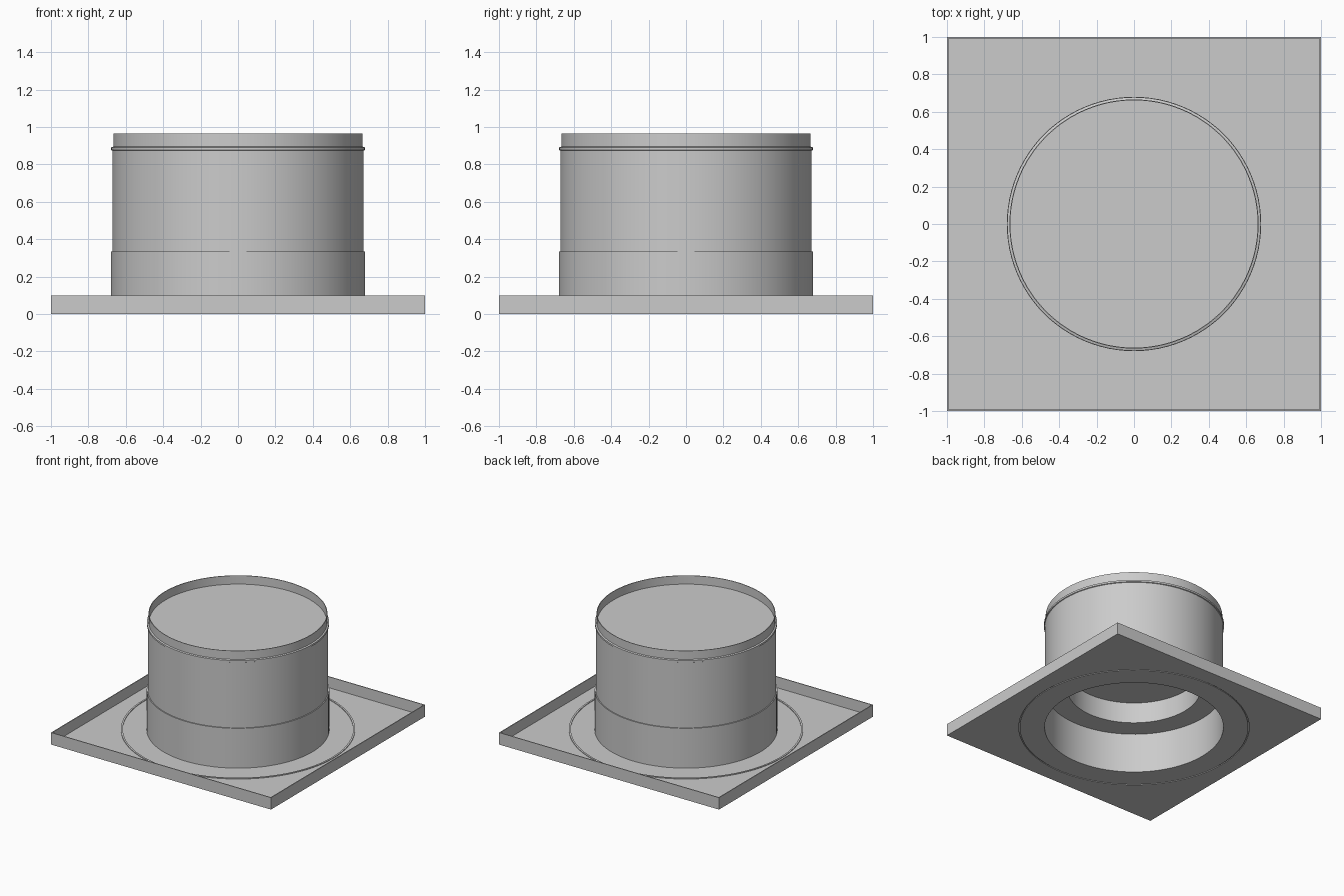
import bpy, bmesh, math

if "Cube" in bpy.data.objects:
    bpy.data.objects.remove(bpy.data.objects["Cube"])

N = 96  # divisible by 8 so square loops land on their corners


def circle(r, z):
    return [(r * math.cos(2 * math.pi * i / N), r * math.sin(2 * math.pi * i / N), z)
            for i in range(N)]


def square(h, z):
    pts = []
    for x, y, _ in circle(1, 0):
        k = h / max(abs(x), abs(y))
        pts.append((x * k, y * k, z))
    return pts


def loft(name, loops, closed=True):
    """Skin successive loops; a loop of radius 0 collapses to a centre point."""
    bm = bmesh.new()
    rings = [[bm.verts.new(p) for p in loop] for loop in loops]
    pairs = list(zip(rings, rings[1:]))
    if closed:
        pairs.append((rings[-1], rings[0]))
    for a, b in pairs:
        for i in range(N):
            j = (i + 1) % N
            bm.faces.new((a[i], a[j], b[j], b[i]))
    bmesh.ops.remove_doubles(bm, verts=bm.verts[:], dist=1e-5)
    bmesh.ops.recalc_face_normals(bm, faces=bm.faces[:])
    mesh = bpy.data.meshes.new(name)
    bm.to_mesh(mesh)
    bm.free()
    ob = bpy.data.objects.new(name, mesh)
    bpy.context.collection.objects.link(ob)
    bpy.ops.object.select_all(action='DESELECT')
    ob.select_set(True)
    bpy.context.view_layer.objects.active = ob
    bpy.ops.object.shade_smooth_by_angle(angle=math.radians(30))
    return ob


def lathe(name, profile):
    return loft(name, [circle(r, z) for r, z in profile])


# Square sheet tray with upturned rim and round opening
loft("square_tray", [circle(.872, 0), square(1, 0), square(1, .098),
                     square(.993, .098), square(.993, .008), circle(.872, .008)])

# Flange with raised bead, collar, inner ledge and closed recess
lathe("flange_collar", [
    (.872, 0), (.872, .013), (.858, .013), (.858, .008), (.68, .008),
    (.68, .335), (.507, .335), (.507, .508), (0, .508),
    (0, .5), (.5, .5), (.5, .328), (.673, .328),
    (.673, 0), (.86, 0), (.86, .006), (.868, .006), (.868, 0)])

# Upper tube with bead, open top lip and recessed lid
lathe("upper_tube", [
    (.672, .335), (.672, .873), (.678, .876), (.678, .891), (.666, .895),
    (.666, .965), (.661, .965), (.661, .895), (0, .895),
    (0, .887), (.661, .887), (.661, .335)])
